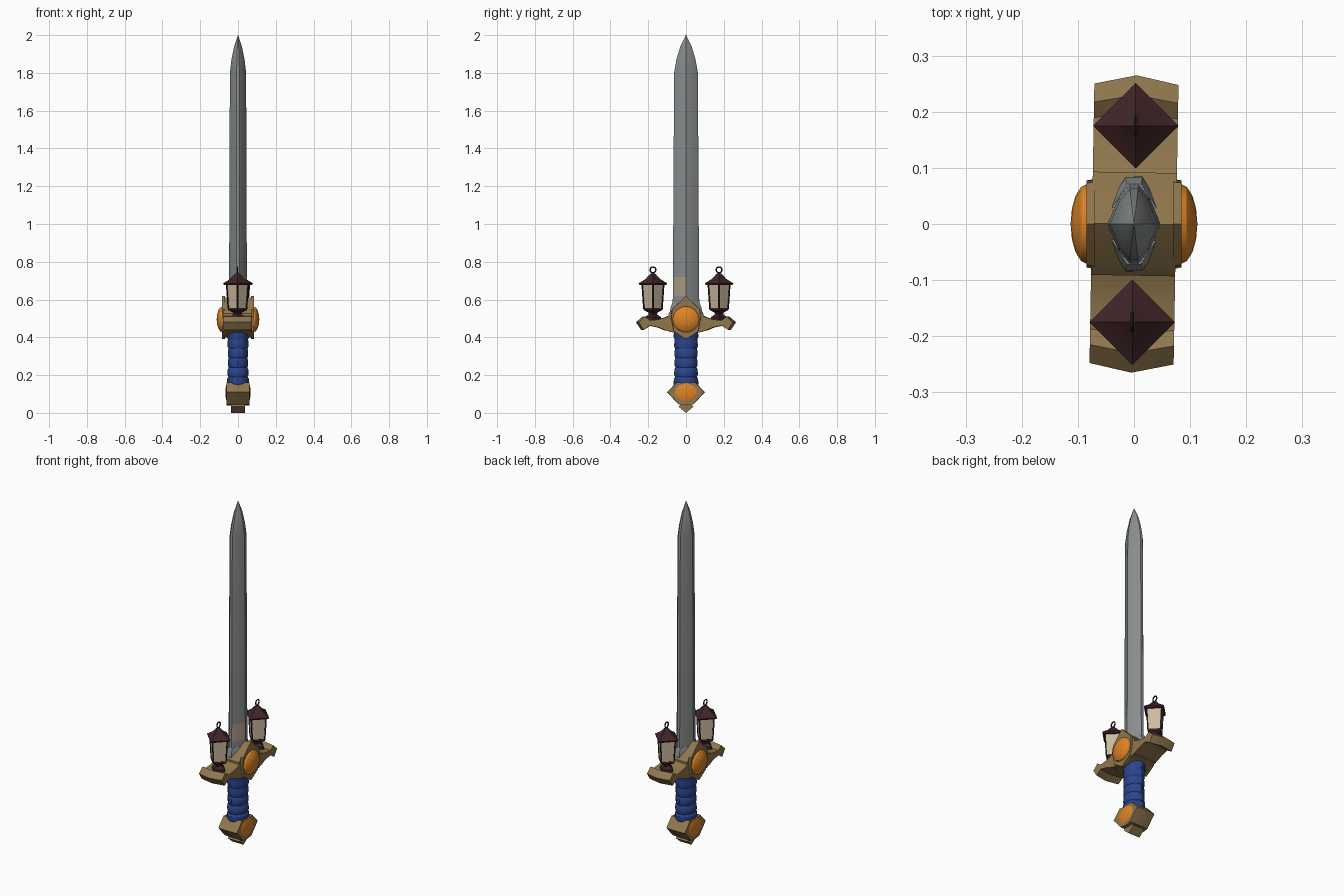
import bpy, bmesh, math
from mathutils import Matrix

if "Cube" in bpy.data.objects:
    bpy.data.objects.remove(bpy.data.objects["Cube"])


def material(name, rgb):
    m = bpy.data.materials.new(name)
    m.diffuse_color = (*rgb, 1)
    m.use_nodes = True
    m.node_tree.nodes["Principled BSDF"].inputs["Base Color"].default_value = m.diffuse_color
    return m


STEEL = material("steel", (0.25, 0.265, 0.265))
TAN = material("tan_patch", (0.40, 0.33, 0.23))
GOLD = material("old_gold", (0.28, 0.185, 0.075))
AMBER = material("amber", (0.72, 0.23, 0.02))
BLUE = material("blue_wrap", (0.024, 0.06, 0.27))
MAROON = material("maroon", (0.050, 0.018, 0.021))
PARCHMENT = material("parchment", (0.60, 0.49, 0.35))
IRON = material("dark_iron", (0.018, 0.012, 0.012))


def finish(name, bm, mat, loc=(0, 0, 0), rot_z=0):
    bmesh.ops.recalc_face_normals(bm, faces=bm.faces)
    me = bpy.data.meshes.new(name)
    bm.to_mesh(me)
    bm.free()
    me.materials.append(mat)
    ob = bpy.data.objects.new(name, me)
    ob.location = loc
    ob.rotation_euler.z = rot_z
    bpy.context.collection.objects.link(ob)
    return ob


def loft(name, rings, mat, **kw):
    """Skin equal-length rings of points and cap both ends."""
    bm = bmesh.new()
    vs = [[bm.verts.new(p) for p in r] for r in rings]
    for a, b in zip(vs, vs[1:]):
        for i in range(len(a)):
            j = (i + 1) % len(a)
            bm.faces.new((a[i], a[j], b[j], b[i]))
    bm.faces.new(vs[0])
    bm.faces.new(vs[-1])
    return finish(name, bm, mat, **kw)


def prism(name, profile, stations, mat, **kw):
    """Side profile (y, z) swept along x; stations are (x, y scale)."""
    return loft(name, [[(x, y * s, z) for y, z in profile] for x, s in stations], mat, **kw)


def mirror_profile(half):
    """Close a right-hand profile, listed top to bottom, across y = 0."""
    return half + [(-y, z) for y, z in reversed(half) if y > 0]


def section(shape, hx, hy, z):
    """Quarter outline, from +x towards +y, mirrored into a full ring."""
    q = [(x * hx, y * hy) for x, y in shape]
    half = q + [(-x, y) for x, y in reversed(q)]
    low = [(x, -y) for x, y in reversed(half) if y > 0]
    return [(x, y, z) for x, y in half + low]


def ellipse(rx, ry, z, n=12, turn=0):
    return [(rx * math.cos(turn + math.tau * i / n), ry * math.sin(turn + math.tau * i / n), z)
            for i in range(n)]


def ball(name, loc, size, mat):
    bm = bmesh.new()
    bmesh.ops.create_uvsphere(bm, u_segments=14, v_segments=8, radius=1,
                              matrix=Matrix.Diagonal((*size, 1)) @ Matrix.Rotation(math.pi / 2, 4, 'Y'))
    return finish(name, bm, mat, loc=loc)


# Blade: ridged section with narrow edges, rounding in to the point
EDGE = [(1, 0), (0.58, 0.68), (0.17, 1)]
blade = loft("blade", [section(EDGE, *s) for s in (
    (0.048, 0.071, 0.50), (0.047, 0.070, 0.62), (0.047, 0.069, 0.72), (0.043, 0.063, 1.80),
    (0.035, 0.051, 1.87), (0.021, 0.030, 1.94), (0.001, 0.001, 2.0))], STEEL)
blade.data.materials.append(TAN)
for p in blade.data.polygons:
    if 0.62 < p.center.z < 0.72 and p.center.x > 0.005 and p.center.y < 0:
        p.material_index = 1
loft("blade_collar", [section([(1, 0.25), (0.27, 1)], *s) for s in (
    (0.056, 0.085, 0.52), (0.055, 0.083, 0.555), (0.047, 0.071, 0.585))], STEEL)

# Guard: peaked centre block, side plates with gems, flared arms
TURN = -math.radians(1)
prism("guard_block", mirror_profile([
    (0, 0.61), (0.07, 0.55), (0.092, 0.525), (0.092, 0.43), (0.06, 0.425), (0, 0.40)]),
    [(-0.075, 1), (0.075, 1)], GOLD, rot_z=TURN)
ARM = [(0.08, 0.52), (0.115, 0.505), (0.15, 0.495), (0.20, 0.49), (0.23, 0.51), (0.265, 0.48),
       (0.238, 0.44), (0.20, 0.462), (0.15, 0.452), (0.115, 0.437), (0.08, 0.43)]
PLATE = mirror_profile([(0, 0.62), (0.075, 0.548), (0.08, 0.50), (0.065, 0.43), (0, 0.39)])
for s, side in ((1, "right"), (-1, "left")):
    prism("guard_arm_" + side, [(y * s, z) for y, z in ARM],
          [(-0.075, 0.94), (0, 1), (0.075, 0.94)], GOLD, rot_z=TURN)
    prism("gem_plate_" + side, PLATE, [(s * 0.07, 1), (s * 0.085, 0.97)], GOLD)
    ball("guard_gem_" + side, (s * 0.082, 0, 0.495), (0.031, 0.072, 0.070), AMBER)

# Grip: wrapped bands, slightly waisted
rings = []
BANDS = 6
for i in range(BANDS):
    z = 0.14 + i * 0.30 / BANDS
    waist = 0.006 * math.sin(math.pi * (i + 0.5) / BANDS)
    for dz, d in ((0, -0.003), (0.012, 0.002), (0.04, 0.001)):
        rings.append(ellipse(0.058 + d - waist, 0.065 + d - waist, z + dz))
rings.append(ellipse(0.057, 0.064, 0.44))
loft("grip", rings, BLUE)

# Pommel: six-sided block, inset gems and end button
prism("pommel", mirror_profile([(0, 0.155), (0.05, 0.162), (0.10, 0.11), (0.04, 0.045), (0, 0.04)]),
      [(-0.06, 0.96), (-0.05, 1), (0.05, 1), (0.06, 0.96)], GOLD)
prism("pommel_button", mirror_profile([(0, 0.05), (0.028, 0.045), (0.04, 0.033), (0, 0.0)]),
      [(-0.037, 1), (0.037, 1)], GOLD)
for s, side in ((1, "right"), (-1, "left")):
    ball("pommel_gem_" + side, (s * 0.053, 0, 0.108), (0.014, 0.070, 0.056), AMBER)

# Lanterns: four-sided, corners pointing along the axes
for s, side in ((1, "back"), (-1, "front")):
    at = (s * 0.003, s * 0.175, 0)

    def square_stack(name, steps, mat):
        loft(name + "_" + side, [ellipse(r, r, z, 4) for r, z in steps], mat, loc=at)

    square_stack("lantern_foot", [(0.042, 0.485), (0.042, 0.507), (0.022, 0.522), (0.024, 0.532),
                                  (0.05, 0.545), (0.05, 0.556)], MAROON)
    square_stack("lantern_panes", [(0.047, 0.55), (0.056, 0.685)], PARCHMENT)
    square_stack("lantern_roof", [(0.070, 0.677), (0.076, 0.686), (0.040, 0.708), (0.014, 0.735),
                                  (0.005, 0.742)], MAROON)
    for k in range(4):
        c, d = round(math.cos(k * math.pi / 2)), round(math.sin(k * math.pi / 2))
        loft("lantern_post_%s_%d" % (side, k),
             [[(x + c * r, y + d * r, z) for x, y, z in ellipse(0.005, 0.005, h, 4)]
              for r, h, z in ((0.047, 0.55, 0.55), (0.056, 0.68, 0.68))], IRON, loc=at)
    # Hanging ring on top
    bpy.ops.mesh.primitive_torus_add(major_radius=0.0155, minor_radius=0.0038, major_segments=14,
                                     minor_segments=6, rotation=(0, math.pi / 2, 0),
                                     location=(at[0], at[1], 0.757))
    ring = bpy.context.object
    ring.name = "lantern_ring_" + side
    ring.data.materials.append(IRON)

# Smooth the rounded parts while keeping creases sharp
for ob in bpy.data.objects:
    ob.select_set(True)
bpy.context.view_layer.objects.active = blade
bpy.ops.object.shade_smooth_by_angle(angle=math.radians(30))
